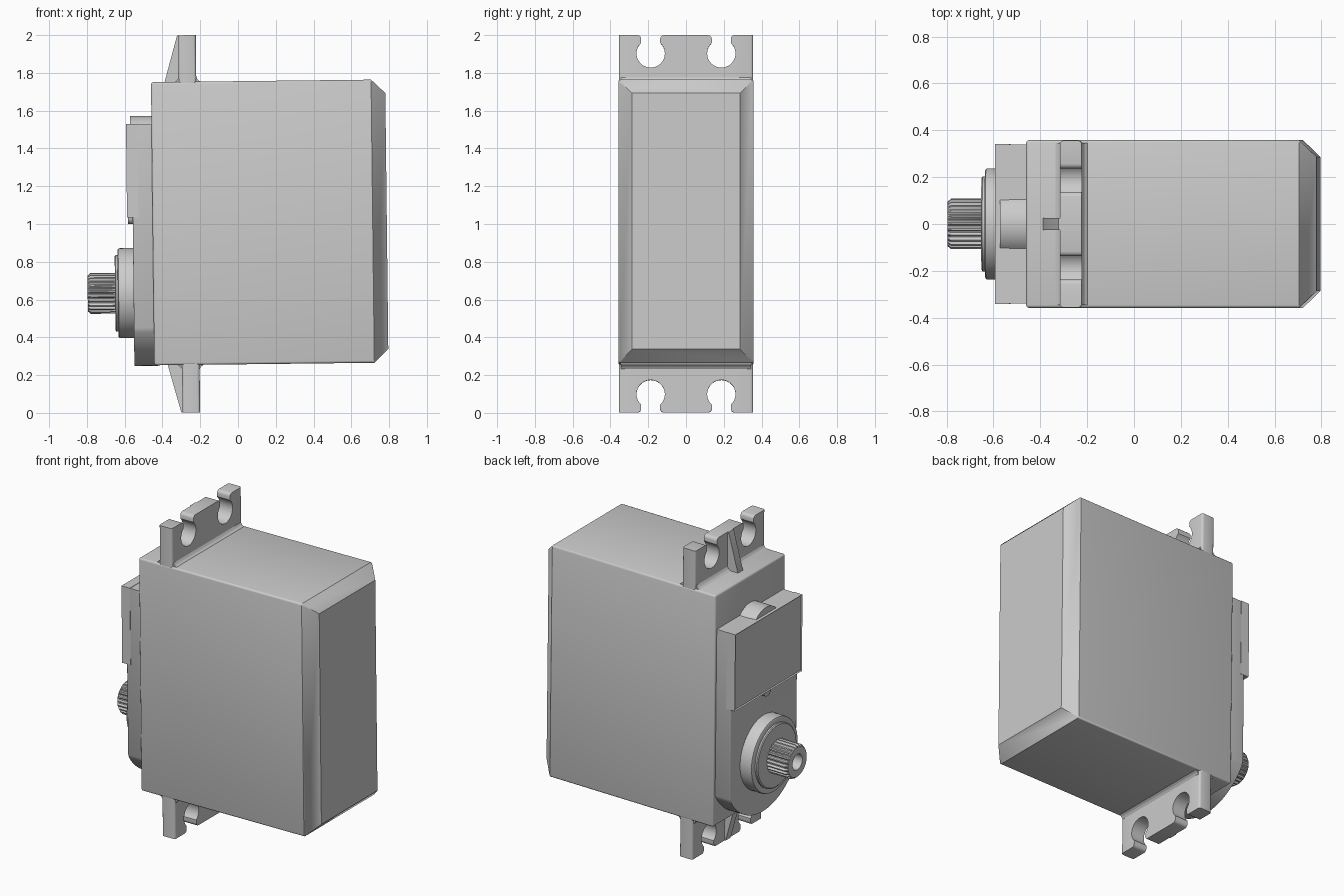
import bpy, bmesh, math
from mathutils import Matrix, Vector

cube = bpy.data.objects.get("Cube")
if cube:
    bpy.data.objects.remove(cube, do_unlink=True)

grey = bpy.data.materials.new("plain grey")
grey.use_nodes = True
grey.diffuse_color = (0.6, 0.6, 0.6, 1)
grey.node_tree.nodes["Principled BSDF"].inputs["Base Color"].default_value = (0.6, 0.6, 0.6, 1)

# The whole housing leans very slightly about its centre
PIVOT = Vector((0, 0, 1))
LEAN = (Matrix.Translation(PIVOT) @ Matrix.Rotation(-0.0115, 4, 'Y')
        @ Matrix.Translation(-PIVOT))


def finish(name, bm):
    bmesh.ops.recalc_face_normals(bm, faces=bm.faces)
    bm.transform(LEAN)
    mesh = bpy.data.meshes.new(name)
    bm.to_mesh(mesh)
    bm.free()
    mesh.materials.append(grey)
    obj = bpy.data.objects.new(name, mesh)
    bpy.context.collection.objects.link(obj)
    bpy.ops.object.select_all(action='DESELECT')
    obj.select_set(True)
    bpy.context.view_layer.objects.active = obj
    bpy.ops.object.shade_smooth_by_angle(angle=math.radians(32))


def loft(rings):
    """Skin a list of equal-length point rings and cap both ends."""
    bm = bmesh.new()
    loops = [[bm.verts.new(p) for p in ring] for ring in rings]
    for a, b in zip(loops, loops[1:]):
        for i in range(len(a)):
            j = (i + 1) % len(a)
            bm.faces.new((a[i], a[j], b[j], b[i]))
    bm.faces.new(loops[0])
    bm.faces.new(loops[-1])
    return bm


def prism(points, axis, start, end):
    place = {'x': lambda p, d: (d, p[0], p[1]),
             'y': lambda p, d: (p[0], d, p[1])}[axis]
    return loft([[place(p, d) for p in points] for d in (start, end)])


def round_edges(bm, rule, width):
    edges = [e for e in bm.edges if rule(e.verts[0].co, e.verts[1].co)]
    bmesh.ops.bevel(bm, geom=edges, offset=width, segments=3, profile=0.5, affect='EDGES')


def rect(hy, low, high):
    return [(-hy, low), (hy, low), (hy, high), (-hy, high)]


def turned(rings, count, z):
    """Loft rings (x, radius rule) about an axis along x."""
    return loft([[(x, r(i) * math.cos(math.tau * i / count),
                   z + r(i) * math.sin(math.tau * i / count)) for i in range(count)]
                 for x, r in rings])


# Main housing with a chamfered rear end
LOW, HIGH, FRONT = 0.257, 1.756, -0.452
sections = [(FRONT, 0), (0.713, 0), (0.788, 0.072)]
bm = loft([[(x, y, z) for y, z in rect(0.358 - c, LOW + c, HIGH - c)] for x, c in sections])
round_edges(bm, lambda a, b: max(a.x, b.x) < 0.72 and min(a.x, b.x) < 0, 0.012)
finish("housing", bm)

# Mounting flange with two keyhole slots at each end
TOP, BOTTOM, HALF = 2.0025, 0.0045, 0.356
FX0, FX1 = -0.305, -0.212


def slotted_edge():
    points = [(-HALF, TOP)]
    for c in (-0.187, 0.187):
        gap = math.asin(0.05 / 0.075)
        arc = [-gap - (math.tau - 2 * gap) * k / 28 for k in range(29)]
        flare = [(0.07 - 0.02 * math.sin(t), 0.02 * (1 - math.cos(t)))
                 for t in (0, math.pi / 6, math.pi / 3, math.pi / 2)]
        points += [(c - y, TOP - d) for y, d in flare]
        points += [(c + 0.075 * math.sin(a), TOP - 0.097 + 0.075 * math.cos(a)) for a in arc]
        points += [(c + y, TOP - d) for y, d in reversed(flare)]
    return points + [(HALF, TOP)]


upper = slotted_edge()
lower = [(-y, TOP + BOTTOM - z) for y, z in upper]
bm = prism(upper + lower, 'x', FX0, FX1)
round_edges(bm, lambda a, b: abs(a.z - b.z) > 1 and abs(a.y) > 0.35, 0.014)
finish("mounting_flange", bm)

# Fillets and gussets where the flange meets the housing
for end, base, out, tip in (("top", HIGH, 1, TOP), ("bottom", LOW, -1, BOTTOM)):
    for side, x, way in (("front", FX0, -1), ("rear", FX1, 1)):
        r = 0.022
        curve = [(x + way * r * (1 - math.sin(t)), base + out * r * (1 - math.cos(t)))
                 for t in [math.pi / 2 * k / 5 for k in range(6)]]
        corner = [(x - way * 0.01, base + out * r), (x - way * 0.01, base - out * 0.01),
                  (x + way * r, base - out * 0.01)]
        finish(f"flange_fillet_{end}_{side}", prism(curve[::-1] + corner, 'y', -0.345, 0.345))
    rib = [(FX0 + 0.02, tip), (FX0 - 0.006, tip), (FX0 - 0.075, base),
           (FX0 - 0.075, base - out * 0.01), (FX0 + 0.02, base - out * 0.01)]
    finish(f"gusset_{end}", prism(rib, 'y', -0.026, 0.026))

# Gear cover with a rounded lower end, concentric with the output shaft
SHAFT_Z, COVER_TOP, COVER_Y, COVER_X = 0.641, 1.533, 0.34, -0.557
R = SHAFT_Z - LOW + 0.003
span = math.asin(COVER_Y / R)
arc = [span * (2 * k / 32 - 1) for k in range(33)]
outline = [(R * math.sin(a), SHAFT_Z - R * math.cos(a)) for a in arc]
bm = prism(outline + [(COVER_Y, COVER_TOP), (-COVER_Y, COVER_TOP)], 'x', COVER_X, FRONT + 0.02)
round_edges(bm, lambda a, b: max(a.x, b.x) < COVER_X + 0.001 and min(a.z, b.z) < 1.5, 0.008)
finish("gear_cover", bm)

# Raised cover panel with a shallow recessed field
PANEL_X = -0.587
bm = prism(rect(COVER_Y + 0.002, 1.04, COVER_TOP + 0.002), 'x', PANEL_X, COVER_X + 0.03)
front = min(bm.faces, key=lambda f: f.calc_center_median().x)
bmesh.ops.inset_region(bm, faces=[front], thickness=0.028)
bmesh.ops.inset_region(bm, faces=[front], thickness=0.006)
bmesh.ops.translate(bm, verts=front.verts, vec=(0.008, 0, 0))
finish("cover_panel", bm)

# Small half-round tab below the panel
tab = [(0.036 * math.cos(math.pi * k / 12), 1.042 - 0.036 * math.sin(math.pi * k / 12))
       for k in range(13)]
finish("panel_tab", prism(tab, 'x', PANEL_X + 0.006, COVER_X + 0.01))

# Low arched bump above the cover
bump_r = 0.145
half = math.asin(0.105 / bump_r)
arch = [(bump_r * math.sin(half * (2 * k / 16 - 1)),
         COVER_TOP - 0.1 + bump_r * math.cos(half * (2 * k / 16 - 1))) for k in range(17)]
finish("cover_bump", prism(arch + [(0.105, 1.5), (-0.105, 1.5)], 'x', -0.566, FRONT + 0.01))

# Stepped round hub
hub = [(-0.54, 0.238), (-0.628, 0.238), (-0.636, 0.235), (-0.640, 0.227), (-0.640, 0.203),
       (-0.650, 0.203), (-0.655, 0.196)]
finish("output_hub", turned([(x, lambda i, r=r: r) for x, r in hub], 72, SHAFT_Z))


# Splined output shaft with a screw hole
def spline(limit):
    return lambda i: min(limit, 0.108 if i % 4 < 2 else 0.096)


shaft = [(-0.64, spline(0.108)), (-0.785, spline(0.108)), (-0.800, spline(0.095)),
         (-0.800, lambda i: 0.05), (-0.73, lambda i: 0.05)]
finish("output_shaft", turned(shaft, 100, SHAFT_Z))
